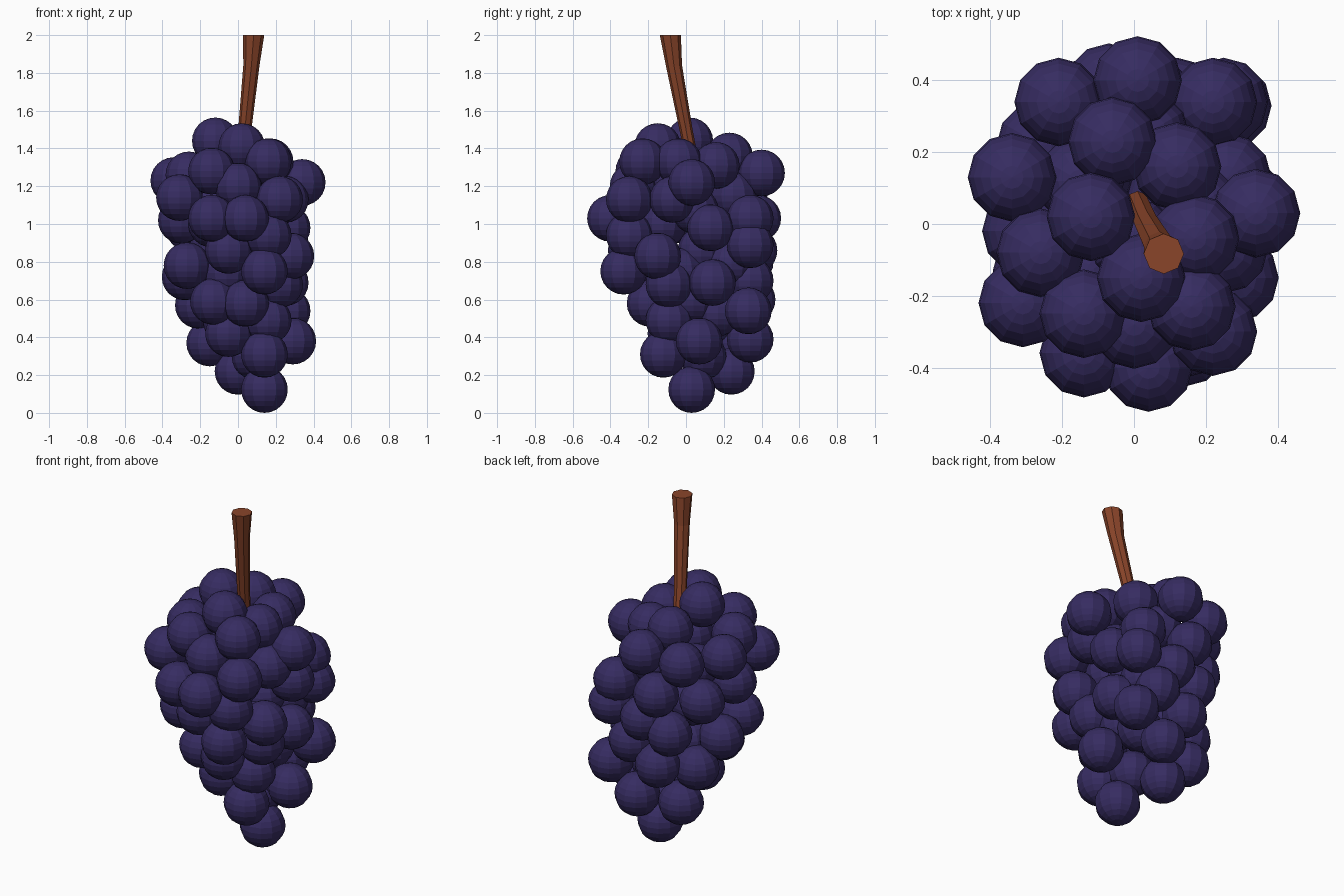
import bpy, bmesh, math
from mathutils import Vector, Matrix

if "Cube" in bpy.data.objects:
    bpy.data.objects.remove(bpy.data.objects["Cube"])


def material(name, rgb):
    m = bpy.data.materials.new(name)
    m.diffuse_color = (*rgb, 1)
    m.use_nodes = True
    m.node_tree.nodes["Principled BSDF"].inputs["Base Color"].default_value = m.diffuse_color
    return m


def add_object(name, bm, mat):
    bmesh.ops.recalc_face_normals(bm, faces=bm.faces)
    me = bpy.data.meshes.new(name)
    bm.to_mesh(me)
    bm.free()
    me.materials.append(mat)
    ob = bpy.data.objects.new(name, me)
    bpy.context.collection.objects.link(ob)
    return ob


purple = material("grape purple", (0.037, 0.025, 0.120))
brown = material("stem brown", (0.255, 0.059, 0.023))
R = 0.1235


def grapes(name, centres):
    """Faceted grapes; each centre is x, y, z in hundredths."""
    bm = bmesh.new()
    for c in centres:
        bmesh.ops.create_uvsphere(bm, u_segments=12, v_segments=12, radius=R,
                                  matrix=Matrix.Translation(Vector(c) / 100))
    return add_object(name, bm, purple)


# Shoulder of the bunch, around the stem
grapes("upper_grapes", [
    (-12, 2, 144), (2, -15, 141), (16, -23, 133), (17, -4, 133),
    (-6, 23, 136), (12, 16, 131), (-14, -25, 128), (1, 40, 127),
    (-26, -8, 126), (-34, 13, 123), (34, 3, 122), (-21, 34, 123),
    (0, -28, 120), (-31, -22, 114), (22, -30, 113), (25, -7, 113)])

# Middle of the bunch
grapes("middle_grapes", [
    (-14, -36, 103), (4, -40, 103), (16, -30, 94), (-5, -29, 86),
    (14, -33, 75), (28, -15, 83), (26, 13, 98), (22, 34, 103),
    (25, 34, 89), (-7, 38, 103), (-26, 22, 98), (-30, -2, 102),
    (-27, -13, 78), (-28, 7, 72), (-13, 34, 80), (3, 36, 86), (12, 34, 70)])

# Tapering lower end
grapes("lower_grapes", [
    (22, -9, 68), (25, 14, 69), (-13, -15, 59), (4, -19, 58),
    (16, -9, 49), (-5, -8, 42), (14, -12, 31), (26, 33, 54),
    (-6, 35, 60), (-21, 20, 57), (29, 7, 38), (8, 34, 39),
    (-15, 26, 37), (0, 24, 22), (14, 3, 12.35)])

# Inner grapes filling the gaps
grapes("inner_grapes", [
    (0, -5, 121), (-15, 12, 112), (3, 25, 115), (-14, -14, 100),
    (8, -12, 100), (17, 5, 107), (10, 8, 86), (-13, 12, 90), (14, 24, 79),
    (-6, -10, 74), (14, -3, 75), (-10, 12, 68), (12, 4, 60),
    (10, 17, 53), (-6, 12, 48), (9, 9, 30)])

# Eight-sided leaning stem, flared at the cut end: x, y, z, radius
path = [(0.010, 0.060, 1.20, 0.032), (0.036, 0.000, 1.50, 0.035),
        (0.071, -0.064, 1.84, 0.043), (0.083, -0.083, 2.00, 0.056)]
bm = bmesh.new()
rings = []
for x, y, z, r in path:
    rings.append([bm.verts.new((x + r * math.cos(math.tau * i / 8),
                                y + r * math.sin(math.tau * i / 8), z))
                  for i in range(8)])
for a, b in zip(rings, rings[1:]):
    for i in range(8):
        j = (i + 1) % 8
        bm.faces.new((a[i], a[j], b[j], b[i]))
bm.faces.new(rings[0])
bm.faces.new(rings[-1])
add_object("stem", bm, brown)
